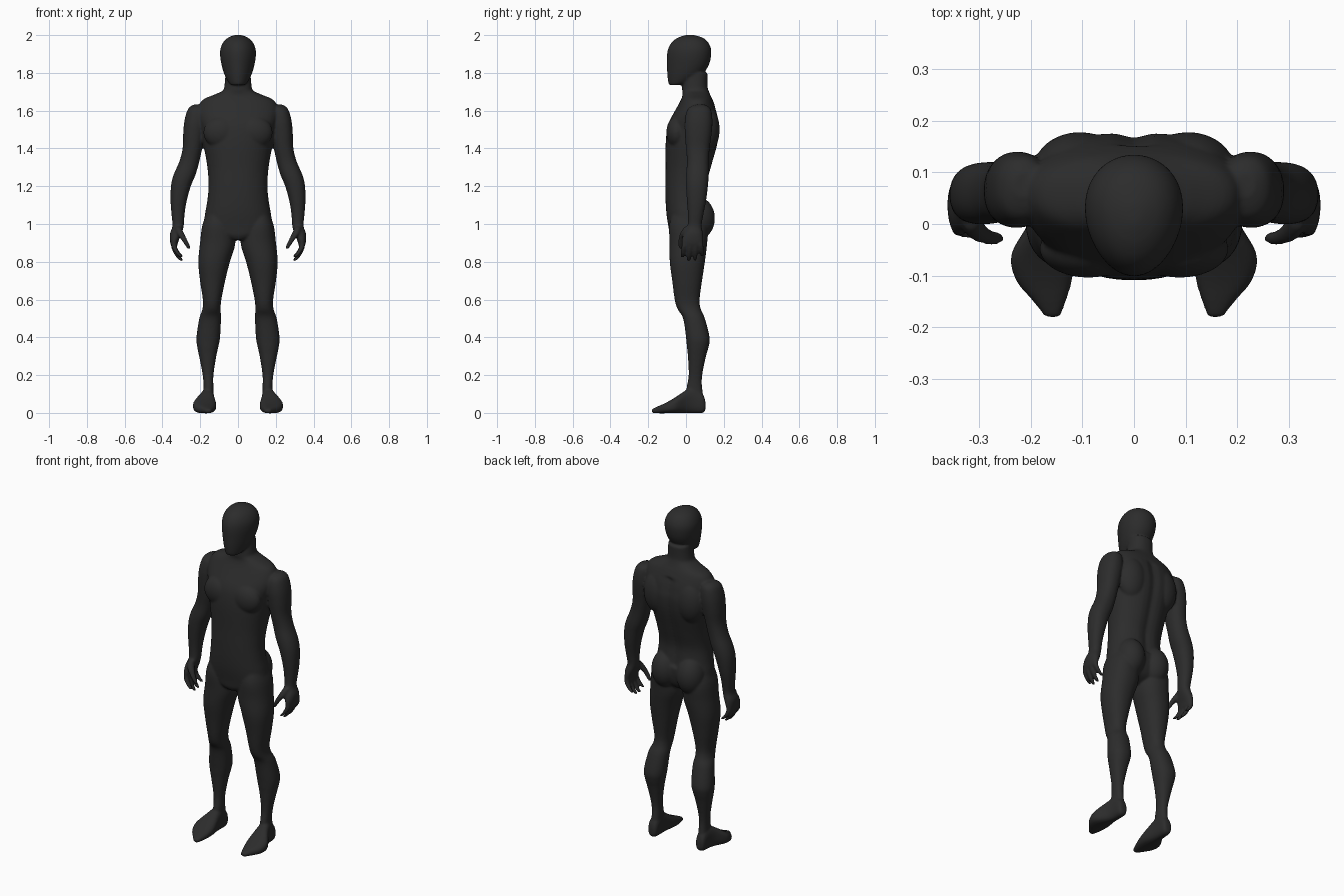
import bpy, bmesh, math
from mathutils import Vector, Matrix

bm = bmesh.new()


def catmull(rows, steps=4):
    """Smoothly interpolate a list of equal-length section tuples."""
    out = []
    for i in range(len(rows) - 1):
        a, b, c, d = (rows[max(0, min(len(rows) - 1, i + k))] for k in (-1, 0, 1, 2))
        for s in range(steps):
            t = s / steps
            out.append([0.5 * (2 * q + (r - p) * t + (2 * p - 5 * q + 4 * r - u) * t * t
                               + (3 * q - p - 3 * r + u) * t ** 3)
                        for p, q, r, u in zip(a, b, c, d)])
    return out + [list(rows[-1])]


def loft(rows, axis='Z', side=1, power=0.9, egg=0.0, groove=0.0, segs=40):
    """Closed skin over sections (position, x0, x1, v0, v1); v is y for axis Z, z for axis Y."""
    rings = []
    for p, x0, x1, v0, v1 in catmull(rows):
        ring = []
        for k in range(segs):
            a = 2 * math.pi * k / segs
            c, s = math.cos(a), math.sin(a)
            c = math.copysign(abs(c) ** power, c)
            s = math.copysign(abs(s) ** power, s)
            x = (x0 + x1) / 2 + (x1 - x0) / 2 * c * (1 + egg * s)
            v = (v0 + v1) / 2 + (v1 - v0) / 2 * s
            if groove and s > 0 and 1.08 < p < 1.62:
                v -= groove * math.exp(-(x / 0.03) ** 2)
            co = (side * x, v, p) if axis == 'Z' else (side * x, p, v)
            ring.append(bm.verts.new(co))
        rings.append(ring)
    for r, q in zip(rings, rings[1:]):
        for k in range(segs):
            n = (k + 1) % segs
            bm.faces.new((r[k], r[n], q[n], q[k]))
    bm.faces.new(rings[0])
    bm.faces.new(rings[-1])


def blob(center, radii):
    m = Matrix.Translation(center) @ Matrix.Diagonal((*radii, 1))
    bmesh.ops.create_uvsphere(bm, u_segments=32, v_segments=20, radius=1, matrix=m)


def centred(rows):
    return [(z, -w, w, f, b) for z, w, f, b in rows]


# head: cranium, flat face and chin
loft(centred([(1.735, .036, -.088, -.03), (1.75, .05, -.094, .02), (1.79, .071, -.099, .085),
              (1.84, .086, -.101, .12), (1.89, .094, -.101, .133), (1.93, .092, -.094, .132),
              (1.965, .076, -.073, .115), (1.988, .05, -.04, .085), (2.001, .015, 0, .04)]),
     power=1.0, egg=0.12)

# neck and torso
loft(centred([(1.80, .066, -.01, .115), (1.73, .072, -.02, .114), (1.705, .082, -.02, .12),
              (1.685, .125, -.018, .128), (1.655, .19, -.028, .142), (1.6, .215, -.058, .163),
              (1.55, .21, -.085, .174), (1.5, .196, -.1, .18), (1.42, .183, -.108, .17),
              (1.3, .162, -.108, .137), (1.2, .156, -.109, .111), (1.12, .163, -.108, .113),
              (1.05, .175, -.103, .12), (.98, .178, -.092, .11), (.94, .12, -.086, .085),
              (.915, .04, -.07, .04)]), groove=0.014)

arm = [(1.632, .19, .235, .05, .1), (1.61, .17, .264, .01, .13), (1.55, .165, .283, -.006, .14),
       (1.48, .175, .29, -.006, .136), (1.4, .19, .293, 0, .125), (1.33, .205, .311, .005, .12),
       (1.26, .225, .341, 0, .12), (1.2, .25, .355, 0, .116), (1.12, .272, .357, .005, .106),
       (1.05, .283, .352, .01, .092), (.99, .287, .347, .008, .083), (.95, .298, .36, -.012, .09),
       (.91, .315, .36, -.024, .092), (.882, .322, .354, -.02, .09)]

thumb = [(.985, .30, .335, -.01, .03), (.95, .285, .325, -.032, .008), (.915, .268, .3, -.04, -.01),
         (.885, .254, .279, -.04, -.014), (.868, .251, .268, -.036, -.02)]

leg = [(1.09, .06, .15, -.06, .07), (1.0, .03, .187, -.088, .115), (.9, .014, .201, -.087, .112),
       (.8, .043, .21, -.086, .1), (.7, .068, .201, -.073, .085), (.6, .088, .186, -.06, .072),
       (.55, .092, .188, -.045, .078), (.5, .09, .205, -.015, .1), (.4, .095, .22, 0, .125),
       (.35, .104, .216, .005, .12), (.3, .115, .206, .01, .106), (.2, .13, .187, .014, .086),
       (.13, .13, .182, .003, .086), (.05, .13, .187, 0, .1)]

foot = [(.103, .14, .178, .015, .06), (.088, .13, .187, 0, .1), (.04, .127, .192, -.002, .13),
        (0, .124, .205, -.002, .12), (-.06, .115, .238, -.002, .08), (-.11, .12, .228, -.002, .052),
        (-.15, .132, .195, -.002, .034), (-.181, .143, .172, .0, .02)]

# finger: y at knuckle, y at tip, tip height
fingers = [(-.006, -.018, .822), (.022, .014, .803), (.05, .048, .806), (.075, .085, .828)]

for s in (1, -1):
    loft(arm, side=s)
    loft(thumb, side=s, power=1, segs=16)
    loft(leg, side=s)
    loft(foot, axis='Y', side=s, power=0.75)
    for y0, y1, tip in fingers:
        rows = []
        for t, x, r in ((0, .338, .014), (.35, .338, .0145), (.7, .322, .013), (.93, .303, .011), (1, .298, .006)):
            y, z = y0 + (y1 - y0) * t, .91 + (tip - .91) * t
            rows.append((z, x - r, x + r, y - r, y + r))
        loft(rows, side=s, power=1, segs=16)
    # buttock, chest muscle and shoulder blade
    blob((s * .083, .068, 1.03), (.08, .085, .11))
    blob((s * .088, -.048, 1.485), (.095, .056, .085))
    blob((s * .105, .105, 1.5), (.09, .073, .13))

bmesh.ops.recalc_face_normals(bm, faces=bm.faces)
mesh = bpy.data.meshes.new("human_body")
bm.to_mesh(mesh)
bm.free()
body = bpy.data.objects.new("human_body", mesh)
bpy.context.collection.objects.link(body)

# fuse all parts into one smooth skin
rm = body.modifiers.new("fuse", 'REMESH')
rm.mode = 'VOXEL'
rm.voxel_size = 0.0065
rm.use_smooth_shade = True
sm = body.modifiers.new("soften", 'SMOOTH')
sm.factor = 0.5
sm.iterations = 6

skin = bpy.data.materials.new("dark_grey")
skin.diffuse_color = (0.025, 0.025, 0.025, 1)
mesh.materials.append(skin)
